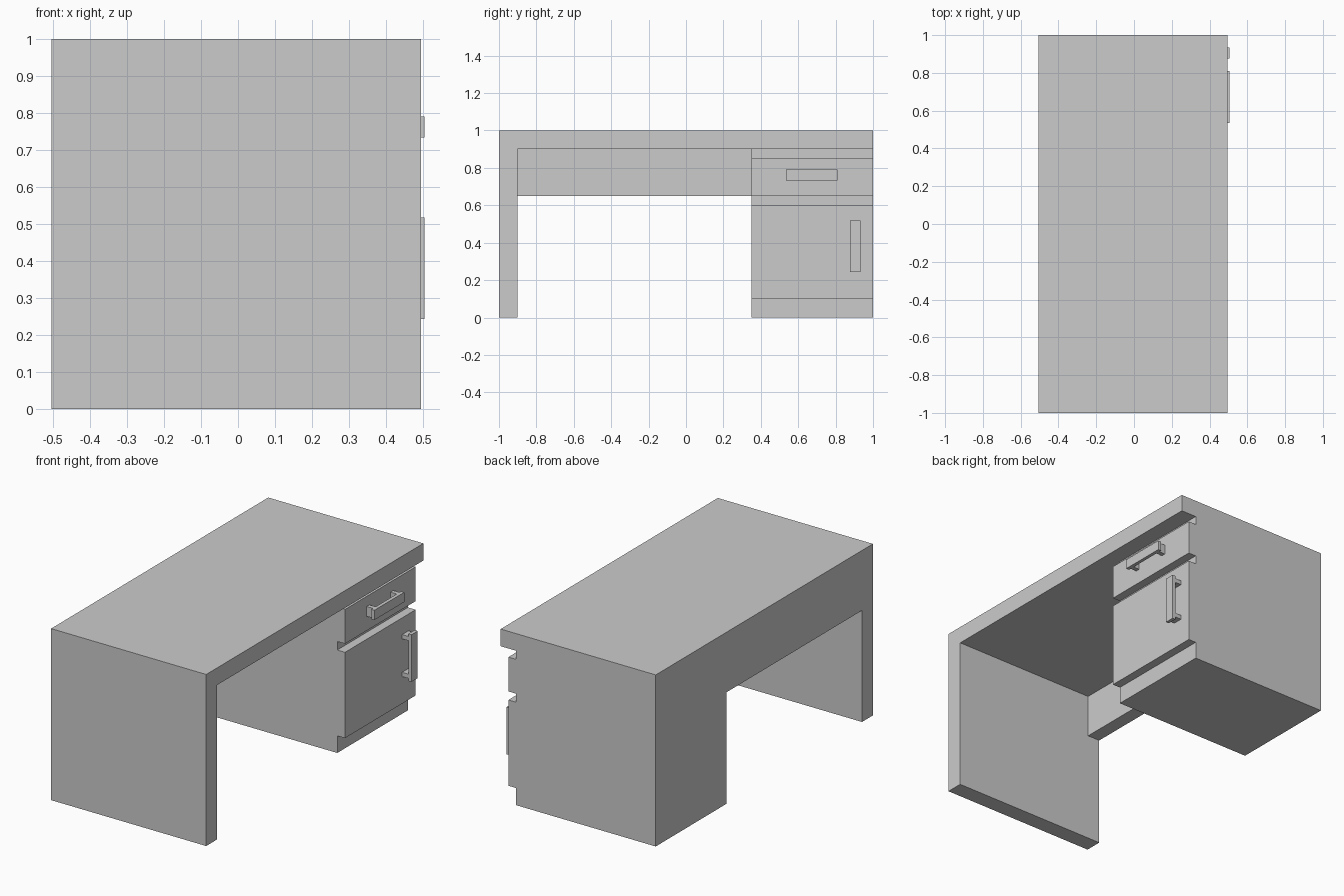
import bpy, bmesh
from mathutils import Vector

if "Cube" in bpy.data.objects:
    bpy.data.objects.remove(bpy.data.objects["Cube"])

BACK, FRONT = -0.505, 0.495      # desk depth runs along x
DOOR_X, CARCASS_X = 0.445, 0.395  # recessed door faces and gaps
TIP_X = 0.505                     # outer face of the handles


def finish(name, bm):
    bmesh.ops.recalc_face_normals(bm, faces=bm.faces)
    mesh = bpy.data.meshes.new(name)
    bm.to_mesh(mesh)
    bm.free()
    obj = bpy.data.objects.new(name, mesh)
    bpy.context.collection.objects.link(obj)
    return obj


def extrude_profile(name, points, direction):
    bm = bmesh.new()
    face = bm.faces.new([bm.verts.new(p) for p in points])
    ext = bmesh.ops.extrude_face_region(bm, geom=[face], use_keep_orig=True)
    verts = [v for v in ext["geom"] if isinstance(v, bmesh.types.BMVert)]
    bmesh.ops.translate(bm, verts=verts, vec=Vector(direction))
    return finish(name, bm)


def box(name, x0, x1, y0, y1, z0, z1):
    pts = [(x0, y0, z0), (x1, y0, z0), (x1, y1, z0), (x0, y1, z0)]
    return extrude_profile(name, pts, (0, 0, z1 - z0))


# Top and side panel as one L-shaped slab
slab = [(-1, 0), (-0.9, 0), (-0.9, 0.9), (1, 0.9), (1, 1), (-1, 1)]
extrude_profile("desktop_and_side_panel", [(BACK, y, z) for y, z in slab],
                (FRONT - BACK, 0, 0))

# Modesty panel across the back of the knee space
box("modesty_panel", BACK, BACK + 0.08, -0.9, 0.35, 0.65, 0.9)

# Cabinet: stepped profile with plinth, door and drawer fronts
steps = [(BACK, 0), (CARCASS_X, 0)]
for z0, z1 in ((0.1, 0.6), (0.65, 0.85)):
    steps += [(CARCASS_X, z0), (DOOR_X, z0), (DOOR_X, z1), (CARCASS_X, z1)]
steps += [(CARCASS_X, 0.9), (BACK, 0.9)]
extrude_profile("cabinet", [(x, 0.35, z) for x, z in steps], (0, 0.65, 0))


# Bar handles, each on two short posts
def handle(name, cy, cz, vertical):
    def part(suffix, x0, x1, offset, half_len, half_wid=0.0285):
        hy, hz = (half_wid, half_len) if vertical else (half_len, half_wid)
        y, z = (cy, cz + offset) if vertical else (cy + offset, cz)
        box(name + suffix, x0, x1, y - hy, y + hy, z - hz, z + hz)

    part("_bar", TIP_X - 0.02, TIP_X, 0, 0.1375)
    for side, sign in (("a", -1), ("b", 1)):
        part("_post_" + side, DOOR_X, TIP_X - 0.02, sign * 0.11, 0.0125)


handle("drawer_handle", 0.6725, 0.762, False)
handle("door_handle", 0.905, 0.38, True)
